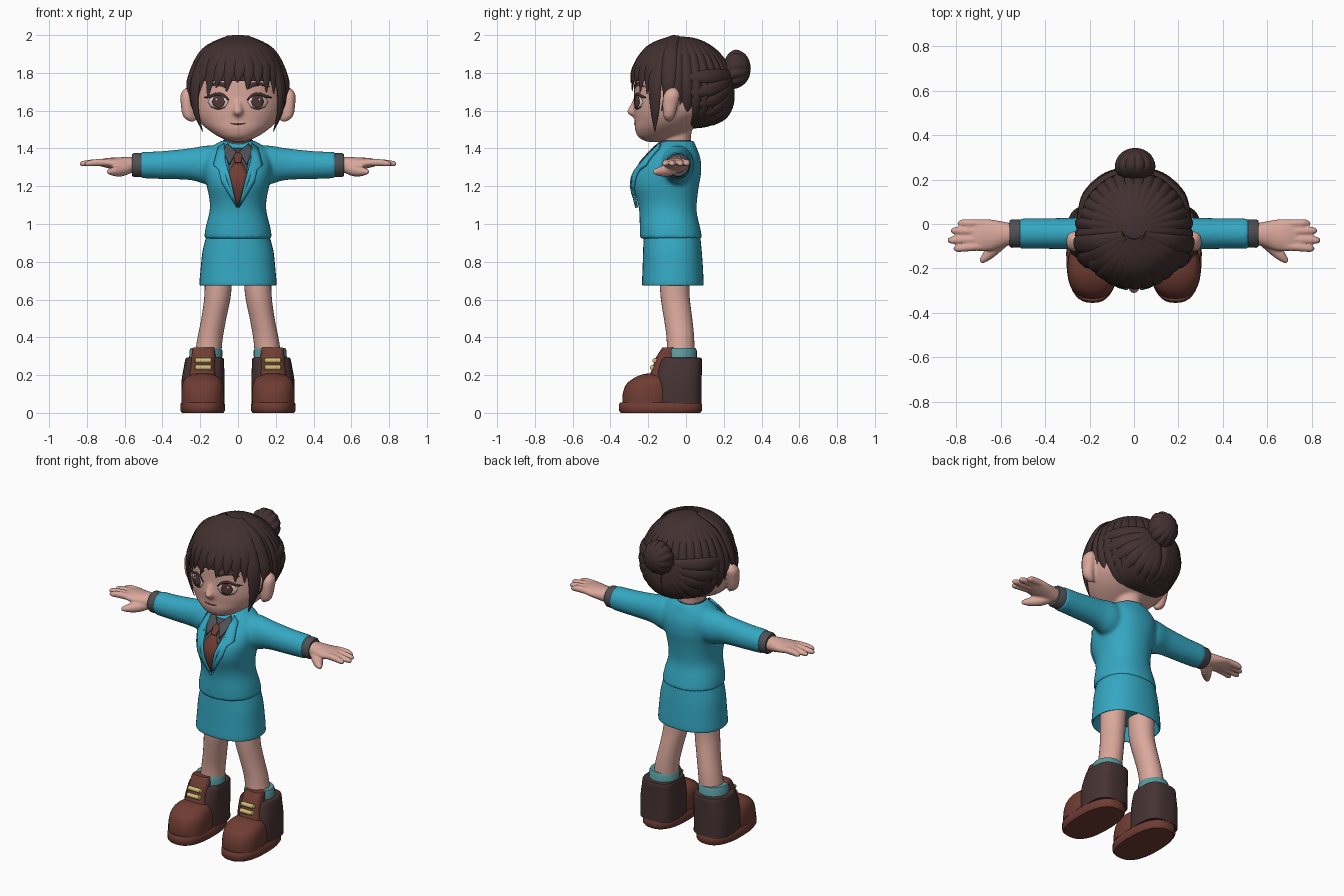
import bpy, bmesh, math
from mathutils import Vector
from mathutils.bvhtree import BVHTree

X, Y, Z = Vector((1, 0, 0)), Vector((0, 1, 0)), Vector((0, 0, 1))
HEAD = Vector((0, -0.02, 1.72))


def material(name, r, g, b):
    m = bpy.data.materials.new(name)
    m.diffuse_color = (r, g, b, 1)
    return m


skin = material("skin", 0.70, 0.39, 0.33)
hair = material("dark hair", 0.055, 0.030, 0.030)
teal = material("teal cloth", 0.035, 0.39, 0.54)
grey = material("grey shirt", 0.075, 0.08, 0.09)
brown = material("brown leather", 0.16, 0.046, 0.033)
dark = material("dark leather", 0.062, 0.033, 0.032)
sockc = material("sock teal", 0.10, 0.32, 0.34)
yellow = material("lace yellow", 0.62, 0.50, 0.18)
white = material("eye white", 0.78, 0.62, 0.58)
iris = material("iris brown", 0.085, 0.04, 0.038)


def spline(secs, k):
    # Catmull-Rom resampling of section tuples
    out = []
    for i in range(len(secs) - 1):
        a, b, c, d = (secs[max(i - 1, 0)], secs[i], secs[i + 1], secs[min(i + 2, len(secs) - 1)])
        for s in range(k):
            t = s / k
            out.append([0.5 * (2 * q + (r - p) * t + (2 * p - 5 * q + 4 * r - w) * t * t
                               + (3 * q - p - 3 * r + w) * t ** 3) for p, q, r, w in zip(a, b, c, d)])
    return out + [list(secs[-1])]


def sweep(bm, secs, axis=None, ref=None, n=20, p=2.0, k=4, lobes=0, depth=0.0):
    # Sections (x, y, z, half width, half height); ref None = away from head centre
    secs = spline(secs, k)
    pts = [Vector(s[:3]) for s in secs]
    rings = []
    for i, s in enumerate(secs):
        t = axis or (pts[min(i + 1, len(pts) - 1)] - pts[max(i - 1, 0)]).normalized()
        u = t.cross(ref or (pts[i] - HEAD)).normalized()
        v = u.cross(t)
        ring = []
        for j in range(n):
            a = 2 * math.pi * j / n
            c, d = math.cos(a), math.sin(a)
            g = 1 + depth * abs(math.sin(lobes * a / 2))
            c = math.copysign(abs(c) ** (2 / p), c) * g
            d = math.copysign(abs(d) ** (2 / p), d) * g
            ring.append(bm.verts.new(pts[i] + u * c * max(s[3], 0.001) + v * d * max(s[4], 0.001)))
        rings.append(ring)
    for a, b in zip(rings, rings[1:]):
        for j in range(n):
            bm.faces.new((a[j], a[(j + 1) % n], b[(j + 1) % n], b[j]))
    bm.faces.new(rings[0][::-1])
    bm.faces.new(rings[-1])


def finish(name, bm, mat, mirror=False, voxel=0, smooth=6, solid=0):
    if not solid:
        bmesh.ops.recalc_face_normals(bm, faces=bm.faces)
    me = bpy.data.meshes.new(name)
    bm.to_mesh(me)
    bm.free()
    me.materials.append(mat)
    me.polygons.foreach_set("use_smooth", [True] * len(me.polygons))
    me.set_sharp_from_angle(angle=math.radians(45))
    ob = bpy.data.objects.new(name, me)
    bpy.context.collection.objects.link(ob)
    if mirror:
        ob.modifiers.new("Mirror", 'MIRROR').use_mirror_merge = False
    if solid:
        m = ob.modifiers.new("Solidify", 'SOLIDIFY')
        m.thickness, m.offset = solid, 0
    if voxel:
        m = ob.modifiers.new("Remesh", 'REMESH')
        m.mode, m.voxel_size, m.use_smooth_shade = 'VOXEL', voxel, True
        m = ob.modifiers.new("Smooth", 'SMOOTH')
        m.iterations, m.factor = smooth, 0.5
    return ob


def part(name, mat, secs, axis=Z, ref=Y, mirror=False, **kw):
    bm = bmesh.new()
    sweep(bm, secs, axis, ref, **kw)
    return finish(name, bm, mat, mirror)


def surface(ob):
    bpy.context.view_layer.update()
    return BVHTree.FromObject(ob, bpy.context.evaluated_depsgraph_get())


def project(tree, x, z, off):
    hit = tree.ray_cast(Vector((x, -1, z)), Y)[0] or tree.find_nearest(Vector((x, -0.2, z)))[0]
    return Vector((x, hit.y - off, z))


def plate(name, tree, outline, mat, off, thick=0.003, mirror=True):
    # Thin panel laid on the front of a surface
    pts = [Vector(a).lerp(Vector(b), t / 4) for a, b in zip(outline, outline[1:] + outline[:1]) for t in range(4)]
    cen = sum(pts, Vector((0, 0))) / len(pts)
    bm = bmesh.new()
    mid = bm.verts.new(project(tree, *cen, off))
    rings = [[bm.verts.new(project(tree, *cen.lerp(q, f), off)) for q in pts] for f in (0.33, 0.67, 1)]
    for j in range(len(pts)):
        h = (j + 1) % len(pts)
        bm.faces.new((mid, rings[0][j], rings[0][h]))
        for a, b in zip(rings, rings[1:]):
            bm.faces.new((a[j], b[j], b[h], a[h]))
    bm.normal_update()
    if sum(f.normal.y for f in bm.faces) > 0:
        bmesh.ops.reverse_faces(bm, faces=bm.faces)
    return finish(name, bm, mat, mirror, solid=thick)


def stroke(name, tree, path, mat, mirror=True):
    # Thin tapered line on the face: (x, z, half width)
    part(name, mat, [(*project(tree, x, z, 0.001), r, 0.004) for x, z, r in path], None, -Y, mirror, n=8)


def oval(x, z, rx, rz, n=8):
    return [(x + rx * math.cos(2 * math.pi * i / n), z + rz * math.sin(2 * math.pi * i / n)) for i in range(n)]


# Head, nose, ears and neck fused into one skin surface
bm = bmesh.new()
sweep(bm, [(0, -.17, 1.435, .03, .035), (0, -.16, 1.458, .095, .09), (0, -.12, 1.50, .16, .15),
           (0, -.085, 1.545, .207, .187), (0, -.055, 1.60, .238, .222), (0, -.04, 1.68, .25, .235),
           (0, -.03, 1.78, .245, .24), (0, -.03, 1.88, .20, .20), (0, -.03, 1.95, .08, .08)], Z, Y, n=40, p=2.1)
sweep(bm, [(0, -.265, 1.665, .014, .012), (0, -.278, 1.62, .02, .022), (0, -.285, 1.592, .026, .028),
           (0, -.27, 1.565, .012, .012)], Z, Y)
sweep(bm, [(0, -.055, 1.36, .078, .085), (0, -.055, 1.43, .074, .08), (0, -.05, 1.53, .08, .085)], Z, Y)
for s in (1, -1):
    sweep(bm, [(s * .24, -.09, 1.54, .012, .012), (s * .262, -.09, 1.57, .03, .03), (s * .27, -.083, 1.64, .034, .042),
               (s * .272, -.075, 1.69, .031, .042), (s * .265, -.07, 1.722, .012, .015)], Z, Y)
head = finish("head", bm, skin, voxel=0.009, smooth=4)
face = surface(head)

# Eyes, lashes, brows and mouth
plate("eye_white", face, oval(.105, 1.645, .054, .034), white, .002)
plate("iris", face, oval(.103, 1.647, .034, .034), iris, .005)
plate("eye_glint", face, oval(.113, 1.66, .007, .007, 6), white, .008)
stroke("upper_lash", face, [(.048, 1.655, .003), (.075, 1.68, .007), (.11, 1.688, .009), (.15, 1.675, .008),
                            (.178, 1.67, .002)], hair)
stroke("lower_lash", face, [(.07, 1.616, .001), (.105, 1.609, .003), (.145, 1.62, .001)], hair)
stroke("eyebrow", face, [(.05, 1.722, .009), (.10, 1.742, .011), (.165, 1.728, .002)], hair)
stroke("mouth", face, [(-.04, 1.533, .001), (0, 1.528, .003), (.04, 1.533, .001)], brown, False)


# Hair cap, with the face opening cut away
def hull(az, el, f=1.03):
    a, e = math.radians(az), math.radians(el)
    c = math.cos(e)
    cw, ch = (c, c) if el > 0 else (c ** .75, c ** .6)
    return (.257 * f * cw * math.sin(a), -.02 - .265 * f * ch * math.cos(a),
            1.72 + (.272 if el > 0 else .215) * f * math.sin(e))


bm = bmesh.new()
sweep(bm, [(0, -.02, hull(0, e, 1)[2], hull(90, e, 1)[0], hull(180, e, 1)[1] + .02)
           for e in range(-88, 90, 8)], Z, Y, n=160, k=2, lobes=32, depth=.04)
gone = []
for f in bm.faces:
    c = f.calc_center_median()
    line = 1.755 if c.y < -.11 else 1.73 - .25 * (c.y + .11) / .14
    if c.y < .03 and c.z < line:
        gone.append(f)
bmesh.ops.delete(bm, geom=gone, context='FACES')
finish("hair_cap", bm, hair)


def strands(name, paths, mirror=False):
    bm = bmesh.new()
    for pts, widths in paths:
        sweep(bm, [(*q, w, w * .38) for q, w in zip(pts, widths)], n=10, k=5)
    finish(name, bm, hair, mirror)


# Fringe, side locks, and the back hair swept up to the bun
fringe = [(-47, -8), (-34, -15), (-22, 0), (-10, -5), (2, 6), (13, -2), (25, 3), (36, -6), (47, -8)]
strands("fringe", [([hull(a * .7, 80), hull(a * .9, 50), hull(a, 22), hull(a * 1.05 - 3, e)],
                    (.012, .036, .036, .003)) for a, e in fringe])
strands("side_locks", [
    ([hull(45, 78), hull(55, 45), hull(58, 8), (.225, -.165, 1.61), (.187, -.165, 1.49)], (.015, .04, .042, .028, .003)),
    ([hull(60, 78), hull(70, 45), hull(74, 12), (.257, -.10, 1.68), (.235, -.13, 1.60)], (.015, .04, .04, .022, .003))], True)
strands("back_hair", [([hull(a, e, 1.0), hull(a + (172 - a) * .35, e + (15 - e) * .28), hull(a + (172 - a) * .7, e + (15 - e) * .6),
                        hull(172, 15)], (.018, .036, .032, .012))
                      for a, e in ((93, 12), (100, -8), (112, -26), (126, -42), (142, -54), (158, -62), (174, -64))], True)

# Bun
part("hair_bun", hair, [(.005, .20, 1.80, .05, .055), (.005, .225, 1.81, .076, .086), (.005, .265, 1.82, .086, .097),
                        (.005, .31, 1.822, .068, .076), (.005, .335, 1.822, .035, .04), (.005, .343, 1.822, 0, 0)],
     Y, Z, n=72, lobes=12, depth=.09)

# Jacket body and sleeves fused
bm = bmesh.new()
sweep(bm, [(0, -.078, .922, .18, .165), (0, -.085, .98, .172, .16), (0, -.095, 1.06, .152, .152), (0, -.10, 1.12, .15, .158),
           (0, -.107, 1.20, .165, .175), (0, -.095, 1.27, .178, .175), (0, -.07, 1.34, .18, .148),
           (0, -.052, 1.40, .15, .11), (0, -.045, 1.44, .09, .085)], Z, Y, n=40, p=2.2)
for s in (1, -1):
    sweep(bm, [(s * .05, -.05, 1.31, .08, .10), (s * .16, -.045, 1.312, .087, .104), (s * .25, -.043, 1.317, .073, .085),
               (s * .4, -.043, 1.312, .069, .074), (s * .518, -.043, 1.312, .068, .07)], X, Z, n=28)
jacket = finish("jacket", bm, teal, voxel=0.01)
chest = surface(jacket)

# Shirt front, tie, collar and lapels
part("shirt_collar", grey, [(0, -.058, 1.39, .088, .09), (0, -.058, 1.445, .08, .085)])
plate("shirt_front", chest, [(-.07, 1.40), (.07, 1.40), (.04, 1.25), (0, 1.09), (-.04, 1.25)], grey, .004, mirror=False)
plate("tie", chest, [(-.016, 1.335), (.016, 1.335), (.05, 1.27), (.035, 1.2), (0, 1.085), (-.035, 1.2), (-.05, 1.27)],
      brown, .008, mirror=False)
plate("tie_knot", chest, [(-.024, 1.375), (.024, 1.375), (.016, 1.325), (-.016, 1.325)], brown, .014, .008, False)
plate("collar_wing", chest, [(.008, 1.38), (.055, 1.425), (.08, 1.385), (.045, 1.315)], grey, .014, .009)
plate("lapel", chest, [(.072, 1.425), (.105, 1.40), (.128, 1.31), (.10, 1.285), (.085, 1.22), (.004, 1.085), (.04, 1.24),
                       (.066, 1.33)], teal, .012, .014)

# Skirt, turned in at the hem
part("skirt", teal, [(0, -.075, .96, .16, .148), (0, -.072, .86, .187, .155), (0, -.07, .76, .198, .16), (0, -.07, .69, .204, .163),
                     (0, -.07, .675, .20, .159), (0, -.07, .69, .19, .15), (0, -.07, .76, .175, .135)], n=40, p=2.3)

# Cuffs and hands
part("cuff", grey, [(.49, -.043, 1.312, .062, .064), (.55, -.043, 1.312, .064, .064), (.56, -.043, 1.312, .058, .058)],
     X, Z, True, k=1, n=28)
bm = bmesh.new()
sweep(bm, [(.53, -.045, 1.312, .045, .042), (.58, -.046, 1.314, .055, .042), (.64, -.05, 1.318, .07, .034),
           (.69, -.05, 1.323, .073, .027), (.73, -.05, 1.324, .066, .018)], X, Z)
for y0, y1, tip in ((.002, .004, .792), (-.033, -.03, .822), (-.068, -.073, .837), (-.1, -.11, .81)):
    sweep(bm, [(.68, y0, 1.325, .019, .019), (.75, (y0 + y1) / 2, 1.325, .019, .019), (tip - .015, y1, 1.32, .016, .015),
               (tip + .002, y1, 1.318, .006, .006)], X, Z, n=14)
sweep(bm, [(.58, -.06, 1.30, .034, .034), (.62, -.10, 1.283, .032, .032), (.66, -.142, 1.278, .024, .024),
           (.69, -.172, 1.276, .01, .01)], None, Z, n=14)
finish("hand", bm, skin, True, voxel=0.006, smooth=3)

# Legs and socks
part("leg", skin, [(.103, -.06, .75, .073, .08), (.108, -.058, .62, .07, .077), (.128, -.042, .50, .066, .075),
                   (.147, -.03, .40, .067, .073), (.16, -.028, .30, .07, .073)], mirror=True, n=28)
part("sock", sockc, [(.172, -.03, .25, .088, .088), (.17, -.03, .33, .087, .087), (.17, -.03, .343, .08, .08)],
     mirror=True, k=1, n=28)

# Boots: sole, toe cap, heel shaft, tongue and laces
part("boot_sole", brown, [(.187, -.135, 0, .11, .21), (.187, -.135, .012, .118, .22), (.187, -.135, .046, .118, .22),
                          (.187, -.135, .056, .11, .212)], mirror=True, k=1, n=40, p=2.5)
part("boot_toe", brown, [(.187, -.205, .05, .112, .132), (.187, -.2, .10, .113, .135), (.187, -.195, .15, .108, .122),
                         (.187, -.185, .185, .09, .09), (.187, -.175, .205, .05, .05), (.187, -.17, .21, 0, 0)],
     mirror=True, n=36, p=2.4)
part("boot_shaft", dark, [(.185, -.042, .05, .114, .125), (.185, -.042, .17, .114, .125), (.18, -.036, .24, .107, .12),
                          (.177, -.028, .285, .102, .112), (.177, -.028, .292, .095, .105)], mirror=True, n=36, p=3, k=2)
part("boot_tongue", brown, [(.187, -.13, .15, .085, .078), (.187, -.12, .22, .068, .065), (.183, -.105, .29, .064, .055),
                            (.183, -.095, .335, .06, .038), (.183, -.095, .346, .055, .03)], mirror=True, n=28, p=3)
for label, y, z in (("lower", -.178, .24), ("upper", -.165, .277)):
    part("lace_" + label, yellow, [(.137, y + .008, z, .008, .008), (.143, y, z, .013, .013), (.225, y, z, .013, .013),
                                   (.231, y + .008, z, .008, .008)], X, Z, True, k=1, n=12)
